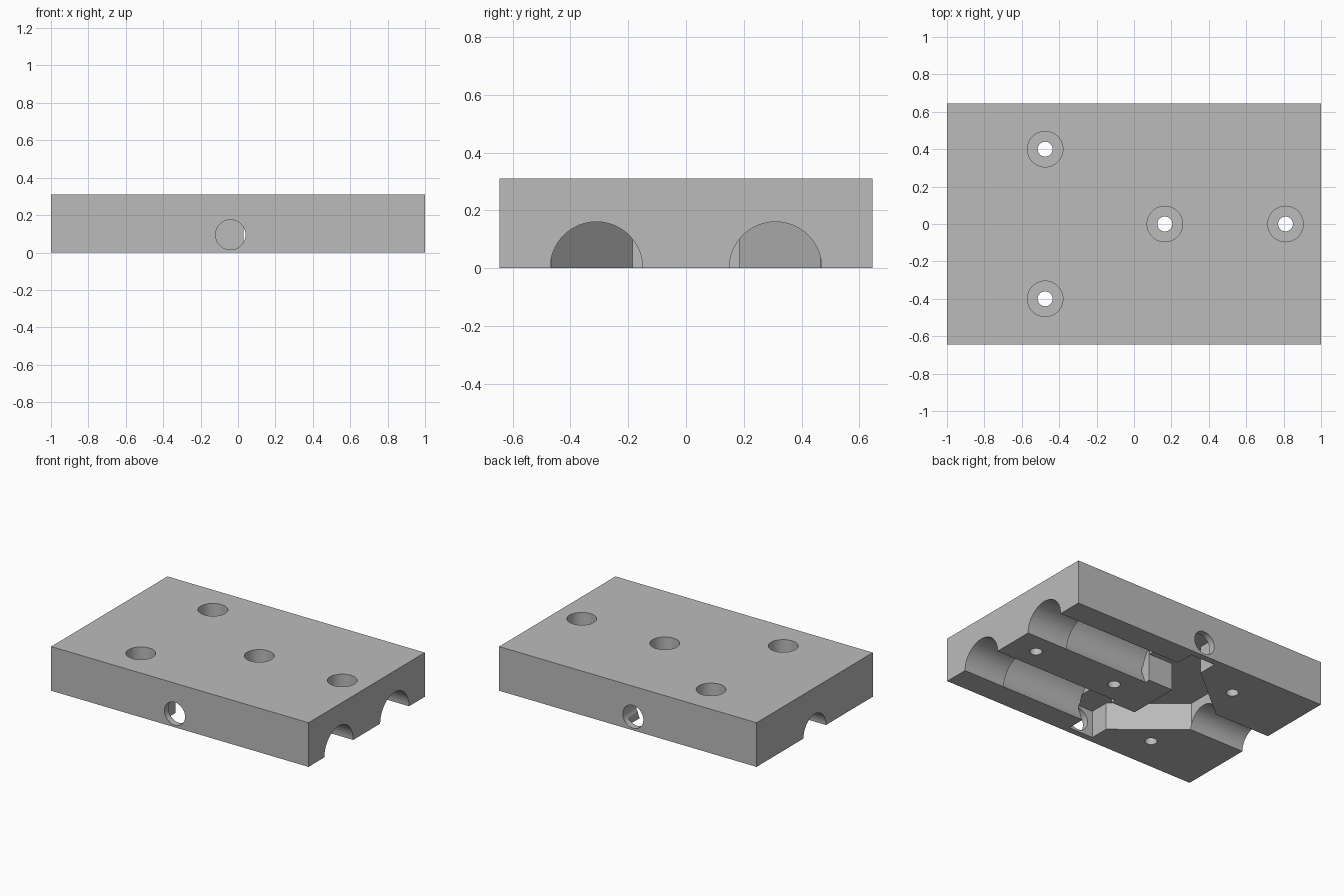
import bpy, bmesh, math
from mathutils import Matrix, Vector

if "Cube" in bpy.data.objects:
    bpy.data.objects.remove(bpy.data.objects["Cube"])

grey = bpy.data.materials.new("plain_grey")
grey.diffuse_color = (0.5, 0.5, 0.5, 1)
grey.use_nodes = True
grey.node_tree.nodes["Principled BSDF"].inputs["Base Color"].default_value = grey.diffuse_color


def finish(bm, name):
    bmesh.ops.recalc_face_normals(bm, faces=bm.faces[:])
    me = bpy.data.meshes.new(name)
    bm.to_mesh(me)
    bm.free()
    me.materials.append(grey)
    ob = bpy.data.objects.new(name, me)
    bpy.context.collection.objects.link(ob)
    return ob


def prism(name, pts, z0, z1):
    """Extrude an outline drawn in the xy plane from z0 to z1."""
    bm = bmesh.new()
    face = bm.faces.new([bm.verts.new((x, y, z0)) for x, y in pts])
    ext = bmesh.ops.extrude_face_region(bm, geom=[face])
    vs = [g for g in ext["geom"] if isinstance(g, bmesh.types.BMVert)]
    bmesh.ops.translate(bm, verts=vs, vec=(0, 0, z1 - z0))
    return finish(bm, name)


def box(name, x0, x1, y0, y1, z0, z1):
    return prism(name, [(x0, y0), (x1, y0), (x1, y1), (x0, y1)], z0, z1)


def rod(name, a, b, r, seg=64):
    """Cylinder of radius r between two points."""
    a, b = Vector(a), Vector(b)
    d = b - a
    m = Matrix.Translation((a + b) / 2) @ d.to_track_quat('Z', 'Y').to_matrix().to_4x4()
    bm = bmesh.new()
    bmesh.ops.create_cone(bm, cap_ends=True, segments=seg, radius1=r, radius2=r,
                          depth=d.length, matrix=m)
    return finish(bm, name)


def combine(target, tool, op='DIFFERENCE'):
    mod = target.modifiers.new("cut", 'BOOLEAN')
    mod.operation, mod.solver, mod.object = op, 'EXACT', tool
    bpy.context.view_layer.update()
    ev = target.evaluated_get(bpy.context.evaluated_depsgraph_get())
    me = bpy.data.meshes.new_from_object(ev)
    target.modifiers.clear()
    target.data = me
    bpy.data.objects.remove(tool)


# Main block
block = box("manifold_block", -1, 1, -0.645, 0.645, 0, 0.31)

# Cross drilling from front to back
combine(block, rod("cross_hole", (-0.04, -0.8, 0.095), (-0.04, 0.8, 0.095), 0.08))

# Twin bores: half-round mouths and wider inner seats
for s in (-1, 1):
    combine(block, rod("mouth", (0.2, s * 0.31, 0), (1.2, s * 0.31, 0), 0.16))
    combine(block, rod("seat", (0.028, s * 0.31, 0.095), (0.68, s * 0.31, 0.095), 0.187))

# Transverse slot and the funnel that merges both bores
combine(block, box("slot", -0.16, 0.03, -0.6, 0.6, -0.1, 0.19))
funnel = [(-0.1, -0.465), (-0.1, 0.465), (-0.16, 0.465),
          (-0.575, 0.122), (-0.575, -0.122), (-0.16, -0.465)]
combine(block, prism("funnel", funnel, -0.2, 0.19))

# Single outlet channel
combine(block, rod("outlet", (-1.2, 0, 0), (-0.5, 0, 0), 0.125))

# Counterbored screw holes
for x, y in ((-0.475, 0.4), (-0.475, -0.4), (0.165, 0), (0.81, 0)):
    combine(block, rod("screw_hole", (x, y, -0.1), (x, y, 0.4), 0.04, 32))
    combine(block, rod("counterbore", (x, y, 0.15), (x, y, 0.4), 0.095))

# Divider closing the middle of the slot
combine(block, box("divider", -0.16, 0.03, -0.185, 0.185, 0, 0.25), 'UNION')

# Smooth bores with crisp edges
bpy.ops.object.select_all(action='DESELECT')
block.select_set(True)
bpy.context.view_layer.objects.active = block
bpy.ops.object.shade_smooth_by_angle(angle=math.radians(30))
